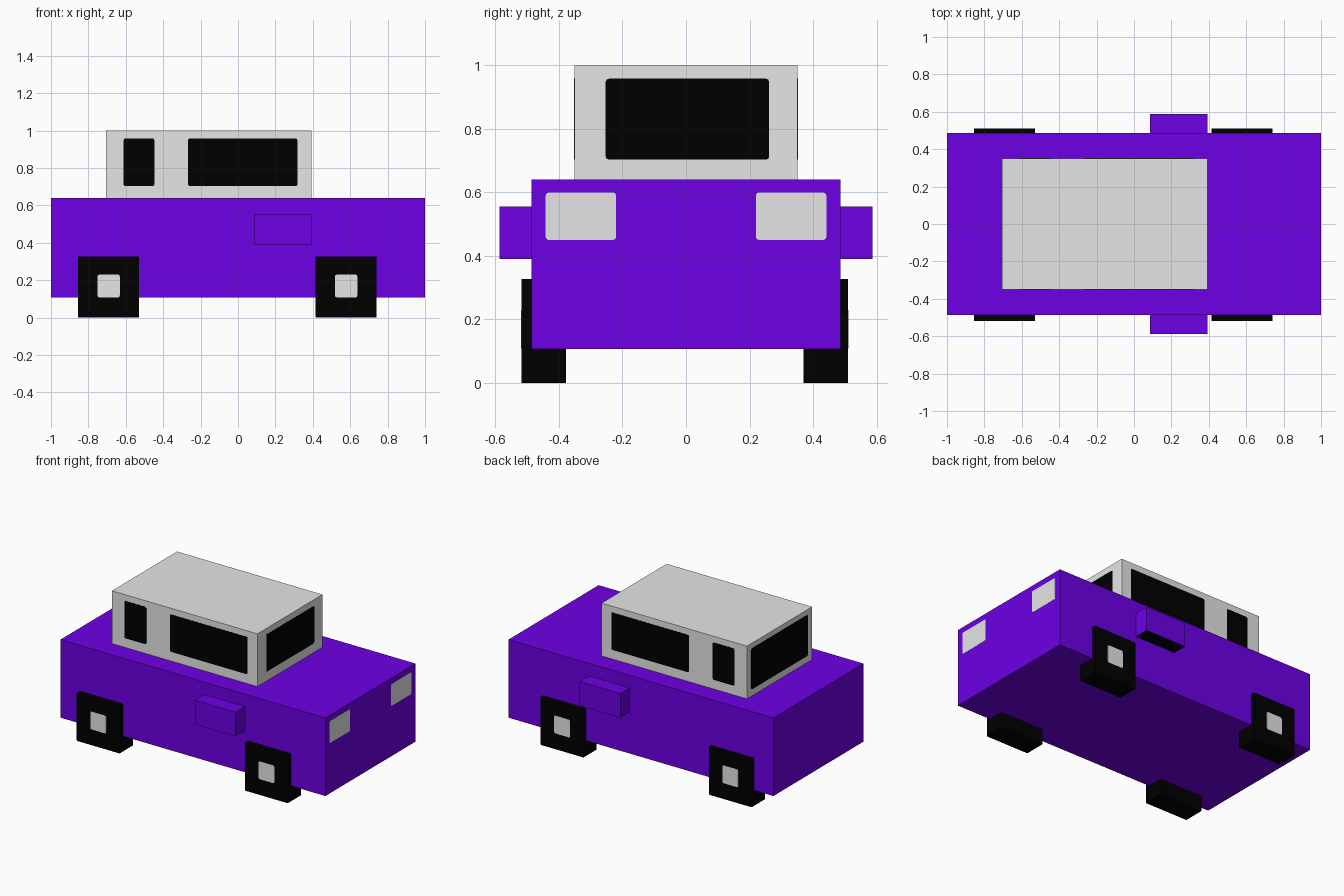
import bpy, bmesh
from mathutils import Vector

if "Cube" in bpy.data.objects:
    bpy.data.objects.remove(bpy.data.objects["Cube"])


def material(name, rgb):
    m = bpy.data.materials.new(name)
    m.diffuse_color = (*rgb, 1)
    m.use_nodes = True
    m.node_tree.nodes["Principled BSDF"].inputs["Base Color"].default_value = m.diffuse_color
    return m


purple = material("purple paint", (0.153, 0.0, 0.79))
grey = material("light grey", (0.79, 0.79, 0.79))
black = material("black", (0.0, 0.0, 0.0))


def box(name, x, y, z, mat, round_axis=None, radius=0.01):
    """Box from (min, max) ranges; optionally clip the corners running along one axis."""
    lo, hi = zip(sorted(x), sorted(y), sorted(z))
    bm = bmesh.new()
    bmesh.ops.create_cube(bm, size=1)
    for v in bm.verts:
        v.co = Vector([lo[i] if v.co[i] < 0 else hi[i] for i in range(3)])
    if round_axis is not None:
        edges = [e for e in bm.edges
                 if abs((e.verts[0].co - e.verts[1].co).normalized()[round_axis]) > 0.9]
        bmesh.ops.bevel(bm, geom=edges, offset=radius, segments=2, profile=0.5, affect='EDGES')
    me = bpy.data.meshes.new(name)
    bm.to_mesh(me)
    bm.free()
    ob = bpy.data.objects.new(name, me)
    bpy.context.collection.objects.link(ob)
    me.materials.append(mat)
    return ob


T = 0.001  # thickness of painted plates

# Main volumes
box("body", (-1, 1), (-0.486, 0.486), (0.107, 0.64), purple)
box("cabin", (-0.706, 0.392), (-0.351, 0.351), (0.64, 1.0), grey)

# Front and rear windows
box("windscreen", (0.392, 0.392 + T), (-0.253, 0.262), (0.703, 0.958), black, 0)
box("rear_window", (-0.706 - T, -0.706), (-0.305, 0.305), (0.685, 0.965), black, 0)

for s, side in ((-1, "right"), (1, "left")):
    # Side windows
    y = (s * 0.351, s * (0.351 + T))
    box(f"{side}_small_window", (-0.612, -0.447), y, (0.703, 0.958), black, 1)
    box(f"{side}_large_window", (-0.268, 0.318), y, (0.703, 0.958), black, 1)

    # Headlights
    box(f"{side}_headlight", (1 - T, 1 + T), (s * 0.22, s * 0.442), (0.45, 0.60), grey, 0)

    # Side mirrors with a black underside
    mirror = box(f"{side}_mirror", (0.085, 0.392), (s * 0.486, s * 0.587), (0.39, 0.555), purple)
    mirror.data.materials.append(black)
    for p in mirror.data.polygons:
        p.material_index = int(p.normal.z < -0.5)

    # Square wheels and hub caps, sitting very slightly off centre
    inner, outer = s * 0.374 - 0.004, s * 0.514 - 0.004
    for cx, end in ((-0.692, "rear"), (0.578, "front")):
        box(f"{side}_{end}_wheel", (cx - 0.163, cx + 0.163), (inner, outer),
            (0, 0.328), black, 1, 0.004)
        box(f"{side}_{end}_hub", (cx - 0.06, cx + 0.06), (outer, outer + s * T),
            (0.108, 0.23), grey, 1)
